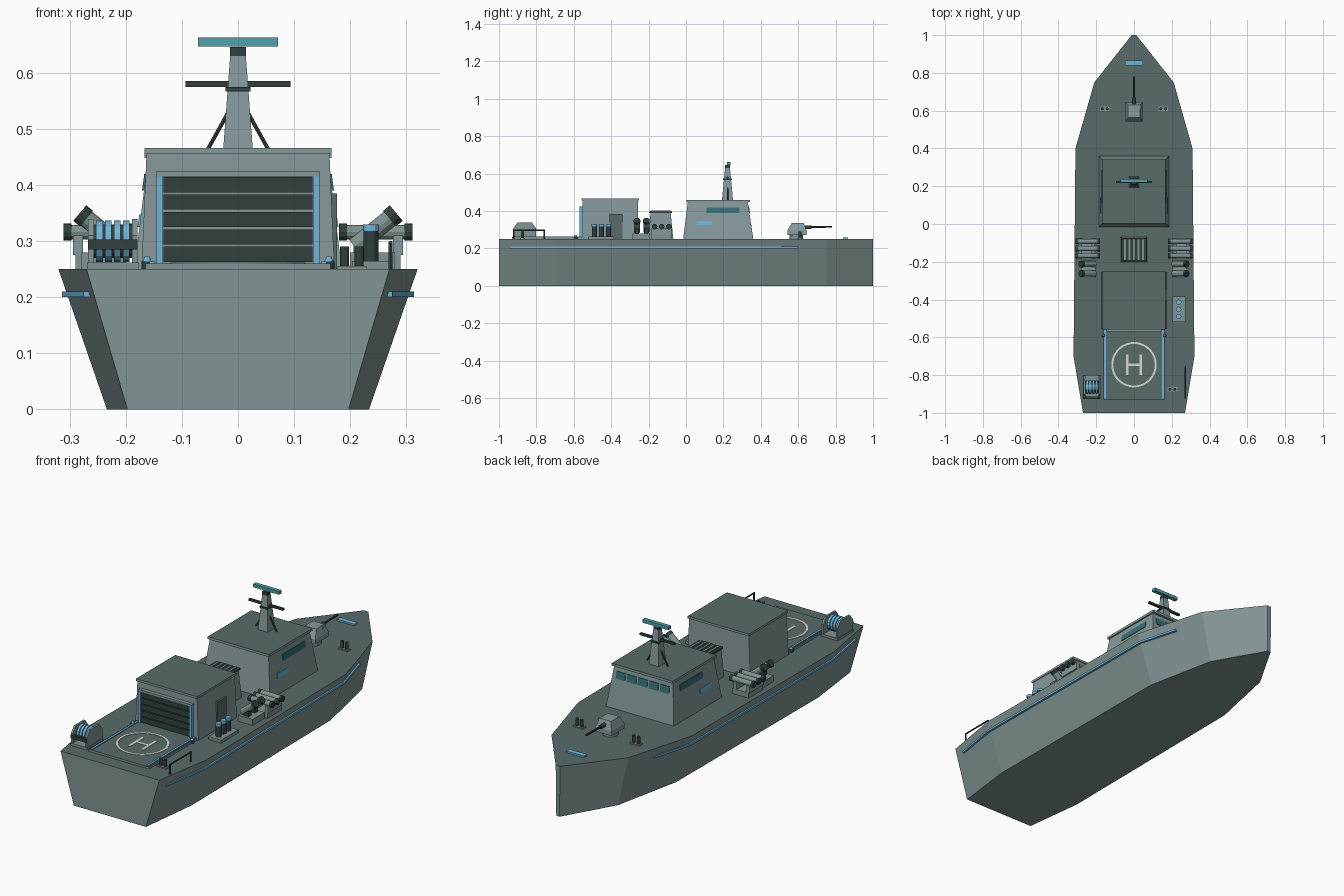
import bpy, bmesh, math
from mathutils import Vector

if "Cube" in bpy.data.objects:
    bpy.data.objects.remove(bpy.data.objects["Cube"])


def material(name, *rgb):
    lin = [(c / 255) ** 2.2 for c in rgb] + [1]
    m = bpy.data.materials.new(name)
    m.use_nodes = True
    m.diffuse_color = lin
    m.node_tree.nodes["Principled BSDF"].inputs["Base Color"].default_value = lin
    return m


HULL = material("hull grey", 128, 146, 146)
DECK = material("deck grey", 90, 106, 106)
HOUSE = material("house grey", 134, 152, 154)
DARK = material("dark green grey", 52, 66, 64)
BLUE = material("light blue", 112, 180, 216)
TEAL = material("radar teal", 84, 160, 166)
GLASS = material("window teal", 56, 112, 118)
WHITE = material("marking white", 212, 216, 210)


def finish(name, bm, *mats):
    bmesh.ops.recalc_face_normals(bm, faces=bm.faces)
    if len(mats) > 1:  # upward faces take the second colour
        for f in bm.faces:
            f.normal_update()
            f.material_index = int(f.normal.z > 0.9)
    me = bpy.data.meshes.new(name)
    bm.to_mesh(me)
    bm.free()
    for m in mats:
        me.materials.append(m)
    ob = bpy.data.objects.new(name, me)
    bpy.context.collection.objects.link(ob)
    return ob


def loft(name, rings, *mats):
    bm = bmesh.new()
    rows = [[bm.verts.new(p) for p in r] for r in rings]
    n = len(rows[0])
    for a, b in zip(rows, rows[1:]):
        for i in range(n):
            j = (i + 1) % n
            bm.faces.new((a[i], a[j], b[j], b[i]))
    bm.faces.new(rows[0])
    bm.faces.new(rows[-1])
    return finish(name, bm, *mats)


def box(name, mats, x, y, z, top_x=None, top_y=None):
    """Box from ranges, with an optional different top rectangle."""
    def ring(x, y, z):
        return [(x[0], y[0], z), (x[1], y[0], z), (x[1], y[1], z), (x[0], y[1], z)]
    mats = mats if isinstance(mats, tuple) else (mats,)
    return loft(name, [ring(x, y, z[0]), ring(top_x or x, top_y or y, z[1])], *mats)


def tube(name, mat, a, b, r, r2=None, sides=12):
    a, b = Vector(a), Vector(b)
    bm = bmesh.new()
    bmesh.ops.create_cone(bm, cap_ends=True, segments=sides, radius1=r,
                          radius2=r if r2 is None else r2, depth=(b - a).length)
    ob = finish(name, bm, mat)
    ob.matrix_world = ob.matrix_world.LocRotScale(
        (a + b) / 2, Vector((0, 0, 1)).rotation_difference(b - a), None)
    return ob


def span(c, half):
    return (c - half, c + half)


def mirror_span(s, a, b):
    return tuple(sorted((s * a, s * b)))


# Hull: deck outline narrowed towards the flat bottom
half = [(-1, .27), (-.7, .32), (.4, .31), (.75, .21), (1, .012)]
outline = [(w, y) for y, w in half] + [(-w, y) for y, w in reversed(half)]
loft("hull", [[(x * k, y, z) for x, y in outline] for k, z in ((.73, 0), (1, .25))], HULL, DECK)

# Rubbing strakes along each side
for s in (-1, 1):
    path = [(-.94, .267), (-.7, .306), (.4, .296), (.6, .241)]
    rings = [[(s * (x + dx), y, z) for dx, z in ((-.015, .2), (.008, .2), (.008, .21), (-.015, .21))]
             for y, x in path]
    loft("strake", rings, BLUE)

# Bridge house with roof and windows
box("bridge", HOUSE, span(0, .185), (-.015, .36), (.25, .45), span(0, .16), (.01, .33))
box("bridge_roof", (HOUSE, DECK), span(0, .167), (.002, .342), (.448, .46))
for i in range(5):
    box("bridge_window", GLASS, span((i - 2) * .06, .025), (.33, .342), (.39, .425),
        top_y=(.325, .337))
for s in (-1, 1):
    box("side_window", GLASS, mirror_span(s, .16, .171), (.11, .285), (.39, .42),
        mirror_span(s, .156, .167))
    box("side_panel", BLUE, mirror_span(s, .17, .179), (.055, .14), (.325, .347),
        mirror_span(s, .167, .176))

# Mast, yard, struts and radar
MY = .222
box("mast", HOUSE, span(0, .027), span(MY, .03), (.455, .63), span(0, .014), span(MY, .013))
box("mast_cap", DARK, span(0, .014), span(MY, .013), (.63, .646))
box("radar_bar", TEAL, span(0, .071), span(.229, .01), (.647, .663))
box("yard", DARK, span(0, .094), span(MY, .006), (.575, .585))
box("mast_platform", DARK, span(0, .022), span(MY, .024), (.567, .575))
for s in (-1, 1):
    tube("mast_strut", DARK, (s * .057, MY, .458), (s * .016, MY, .532), .004, sides=6)

# Funnel with slatted top
box("funnel", HOUSE, span(0, .068), (-.2, -.068), (.25, .39), span(0, .06), (-.19, -.082))
box("funnel_top", DARK, span(0, .065), (-.197, -.075), (.388, .397))
for i in range(5):
    box("funnel_slat", HULL, span((i - 2) * .024, .005), (-.19, -.083), (.397, .402))

# Hangar with roller door and side door
box("hangar", HOUSE, span(0, .172), (-.555, -.255), (.25, .456), span(0, .163), (-.552, -.258))
box("hangar_roof", (HOUSE, DECK), span(0, .167), (-.558, -.252), (.455, .466))
box("door_back", HOUSE, span(0, .135), (-.56, -.55), (.26, .418))
for i in range(5):
    z = .263 + i * .031
    box("door_slat", DARK, span(0, .133), (-.566, -.558), (z, z + .027))
box("door_lintel", HOUSE, span(0, .146), (-.57, -.55), (.415, .424))
box("side_door", DECK, (.16, .176), (-.41, -.34), (.25, .385))
for s in (-1, 1):
    box("door_post", BLUE, mirror_span(s, .134, .145), (-.57, -.55), (.26, .416))
    tube("deck_lamp_base", DARK, (s * .162, -.59, .25), (s * .162, -.59, .264), .01)
    tube("deck_lamp", BLUE, (s * .162, -.59, .264), (s * .162, -.59, .273), .008, .004)

# Landing pad with markings
box("landing_pad", (HULL, DECK), span(0, .165), (-.93, -.555), (.25, .26))
PY = -.745
ring = [[(r * math.cos(a), PY + r * math.sin(a), z)
         for r, z in ((.11, .259), (.12, .259), (.12, .262), (.11, .262))]
        for a in [i * math.tau / 48 for i in range(49)]]
loft("pad_circle", ring, WHITE)
for s in (-1, 1):
    box("pad_letter_bar", WHITE, span(s * .035, .007), span(PY, .055), (.259, .262))
    box("pad_edge", BLUE, mirror_span(s, .148, .158), (-.925, -.56), (.259, .264))
box("pad_cross_bar", WHITE, span(0, .03), span(PY, .007), (.259, .262))

# Launchers on both sides: three level tubes, two raised ones
for s in (-1, 1):
    box("launcher_base", HULL, mirror_span(s, .2, .29), (-.185, -.075), (.25, .275))
    for x in (.215, .285):
        box("launcher_cradle", HOUSE, span(s * x, .009), (-.185, -.075), (.275, .31))
    for y in (-.092, -.13, -.168):
        tube("level_tube", HULL, (s * .185, y, .316), (s * .305, y, .316), .013)
        for x in (.18, .297):
            tube("tube_collar", DARK, (s * x, y, .316), (s * (x + .014), y, .316), .015)
    box("raised_base", HULL, mirror_span(s, .2, .28), (-.285, -.192), (.25, .28))
    for y in (-.212, -.262):
        box("raised_stand", DARK, span(s * .238, .012), span(y, .012), (.28, .315))
        tube("raised_tube", HULL, (s * .208, y, .29), (s * .274, y, .343), .016)
        tube("raised_muzzle", DARK, (s * .27, y, .34), (s * .282, y, .35), .018)

# Upright decoy launcher
box("decoy_base", HULL, (.203, .272), (-.52, -.385), (.25, .265))
for y in (-.49, -.452, -.414):
    tube("decoy_tube", DARK, (.237, y, .265), (.237, y, .318), .013)
    tube("decoy_cap", BLUE, (.237, y, .318), (.237, y, .33), .014)

# Bollards
for x, y in ((-.155, .61), (.155, .61), (.203, -.875)):
    box("bollard_plate", HULL, span(x, .026), span(y, .013), (.25, .256))
    for dx in (-.013, .013):
        tube("bollard", DARK, (x + dx, y, .256), (x + dx, y, .29), .008)

# Deck gun
tube("gun_pedestal", HULL, (0, .59, .25), (0, .59, .275), .036)
box("gun_lower", HOUSE, span(0, .044), (.542, .645), (.272, .295))
box("gun_upper", HOUSE, span(0, .044), (.542, .645), (.295, .335), span(0, .031), (.565, .63))
tube("gun_sleeve", DARK, (0, .62, .312), (0, .67, .314), .01)
tube("gun_barrel", DARK, (0, .66, .314), (0, .78, .316), .005, sides=8)
box("gun_sight", BLUE, (.024, .037), (.61, .63), (.318, .333))
box("bow_plate", BLUE, span(0, .048), (.84, .865), (.25, .258))

# Winch with ringed drum
WX, WY = -.223, -.862
box("winch_base", HULL, span(WX, .046), (-.925, -.8), (.25, .262))
for x in (WX - .039, WX + .039):
    box("winch_cheek", HULL, span(x, .005), (-.922, -.803), (.26, .31))
    box("winch_cheek_top", HULL, span(x, .005), (-.922, -.803), (.31, .339), None, (-.9, -.825))
tube("winch_drum", DARK, (WX - .036, WY, .3), (WX + .036, WY, .3), .03, sides=16)
for i in range(4):
    x = WX - .024 + i * .016
    tube("winch_rope", BLUE, (x - .006, WY, .3), (x + .006, WY, .3), .037, sides=16)
box("winch_bar", DARK, span(WX, .044), (-.926, -.914), (.285, .303))

# Stern handrail
for y in (-.92, -.757):
    tube("rail_post", DARK, (.272, y, .25), (.272, y, .297), .004, sides=6)
tube("rail_top", DARK, (.272, -.923, .297), (.272, -.754, .297), .004, sides=6)
